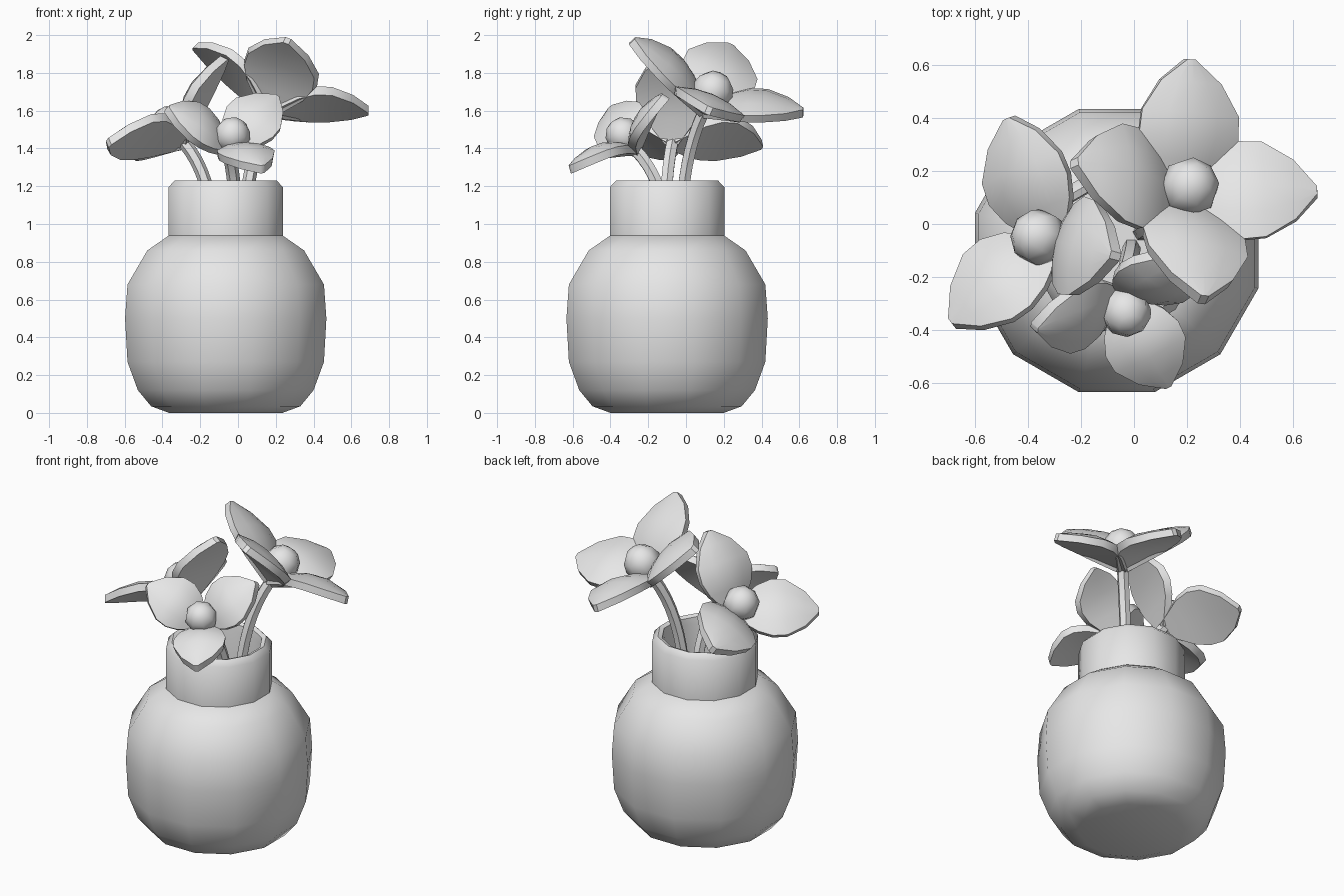
import bpy, bmesh, math
from mathutils import Vector, Matrix

cube = bpy.data.objects.get("Cube")
if cube:
    bpy.data.objects.remove(cube, do_unlink=True)

grey = bpy.data.materials.new("plain_grey")
grey.use_nodes = True
grey.diffuse_color = (0.8, 0.8, 0.8, 1)
grey.node_tree.nodes["Principled BSDF"].inputs["Base Color"].default_value = (0.8, 0.8, 0.8, 1)


def finish(name, bm, angle=40):
    """Turn a bmesh into a smooth-shaded object with the shared material."""
    bmesh.ops.recalc_face_normals(bm, faces=bm.faces)
    mesh = bpy.data.meshes.new(name)
    bm.to_mesh(mesh)
    bm.free()
    mesh.materials.append(grey)
    ob = bpy.data.objects.new(name, mesh)
    bpy.context.collection.objects.link(ob)
    bpy.ops.object.select_all(action='DESELECT')
    ob.select_set(True)
    bpy.context.view_layer.objects.active = ob
    bpy.ops.object.shade_smooth_by_angle(angle=math.radians(angle))


def skin(bm, rings):
    """Bridge closed rings of equal length and cap both ends."""
    for a, b in zip(rings, rings[1:]):
        n = len(a)
        for i in range(n):
            j = (i + 1) % n
            bm.faces.new((a[i], a[j], b[j], b[i]))
    bm.faces.new(rings[0][::-1])
    bm.faces.new(rings[-1])


def lathe(name, centre, profile, sides=12):
    """Spin a profile of (flat-to-centre distance, height)."""
    bm = bmesh.new()
    step = 2 * math.pi / sides
    rings = []
    for r, z in profile:
        r /= math.cos(step / 2)
        rings.append([bm.verts.new((centre[0] + r * math.cos((i + .5) * step),
                                    centre[1] + r * math.sin((i + .5) * step), z))
                      for i in range(sides)])
    skin(bm, rings)
    finish(name, bm, 50)


# Vase: faceted round body, and a hollow neck with a softened rim
axis = (-0.065, -0.1)
lathe("vase_body", axis, [(.30, 0), (.395, .035), (.465, .12), (.52, .27), (.533, .5),
                          (.52, .68), (.415, .86), (.30, .94)])
lathe("vase_neck", axis, [(.303, .93), (.303, 1.195), (.27, 1.23), (.245, 1.22),
                          (.24, 1.18), (.24, .95)])


def petal(name, base, tip, normal):
    """Broad pointed petal: flat underside, domed top, thick rim."""
    along = tip - base
    length = along.length
    along.normalize()
    up = (normal - along * normal.dot(along)).normalized()
    side = along.cross(up)
    outline = [(0, .08), (.28, .31), (.45, .38), (.62, .37), (.84, .23), (1, .03)]
    bm = bmesh.new()
    rings = []
    for t, w in outline:
        arch = math.sin(math.pi * t)
        spine = base + along * (t * length) + up * (.07 * arch * length)
        top = [(u, .022 + .04 * (1 - u * u) * arch) for u in (-1, -.5, 0, .5, 1)]
        under = [(u, -.022) for u in (.94, 0, -.94)]
        rings.append([bm.verts.new(spine + side * (u * w * length) + up * h)
                      for u, h in top + under])
    skin(bm, rings)
    finish(name, bm)


def stem(name, points, radius=.035, steps=8, sides=6):
    """Tube along a quadratic bend."""
    a, b, c = (Vector(p) for p in points)
    bm = bmesh.new()
    rings = []
    for k in range(steps + 1):
        t = k / steps
        p = a * (1 - t) ** 2 + b * (2 * t * (1 - t)) + c * t * t
        d = (b - a) * (1 - t) + (c - b) * t
        turn = Vector((0, 0, 1)).rotation_difference(d)
        rings.append([bm.verts.new(p + turn @ Vector((radius * math.cos(q), radius * math.sin(q), 0)))
                      for q in (2 * math.pi * i / sides for i in range(sides))])
    skin(bm, rings)
    finish(name, bm)


def flower(name, heart, size, tips, root, bend):
    """Ball centre, petals reaching to the given tips, and a bent stem."""
    heart = Vector(heart)
    tips = [Vector(t) for t in tips]
    normal = Vector()
    for a, b in zip(tips, tips[1:] + tips[:1]):
        normal += (a - heart).cross(b - heart)
    normal.normalize()
    if normal.z < 0:
        normal.negate()
    base = heart - normal * size * 1.1
    for i, tip in enumerate(tips):
        petal(f"{name}_petal_{i + 1}", base, tip, normal)
    bm = bmesh.new()
    turn = Vector((0, 0, 1)).rotation_difference(normal).to_matrix().to_4x4()
    bmesh.ops.create_uvsphere(bm, u_segments=8, v_segments=6, radius=size,
                              matrix=Matrix.Translation(heart) @ turn)
    finish(f"{name}_centre", bm, 60)
    stem(f"{name}_stem", [root, bend, base])


# Three flowers leaning out of the neck
flower("tall_flower", (.21, .14, 1.70), .112,
       [(.21, .62, 1.59), (.69, .12, 1.60), (.26, -.285, 1.97), (-.225, .23, 1.94)],
       (.03, -.03, .94), (.05, -.02, 1.36))
flower("left_flower", (-.36, -.05, 1.52), .107,
       [(-.47, .40, 1.42), (-.685, -.375, 1.43), (-.07, -.12, 1.88)],
       (-.13, -.11, .94), (-.14, -.11, 1.26))
flower("front_flower", (-.03, -.33, 1.47), .097,
       [(-.375, -.39, 1.61), (.13, -.61, 1.29), (.21, -.11, 1.67)],
       (-.01, -.09, .94), (-.01, -.12, 1.24))
